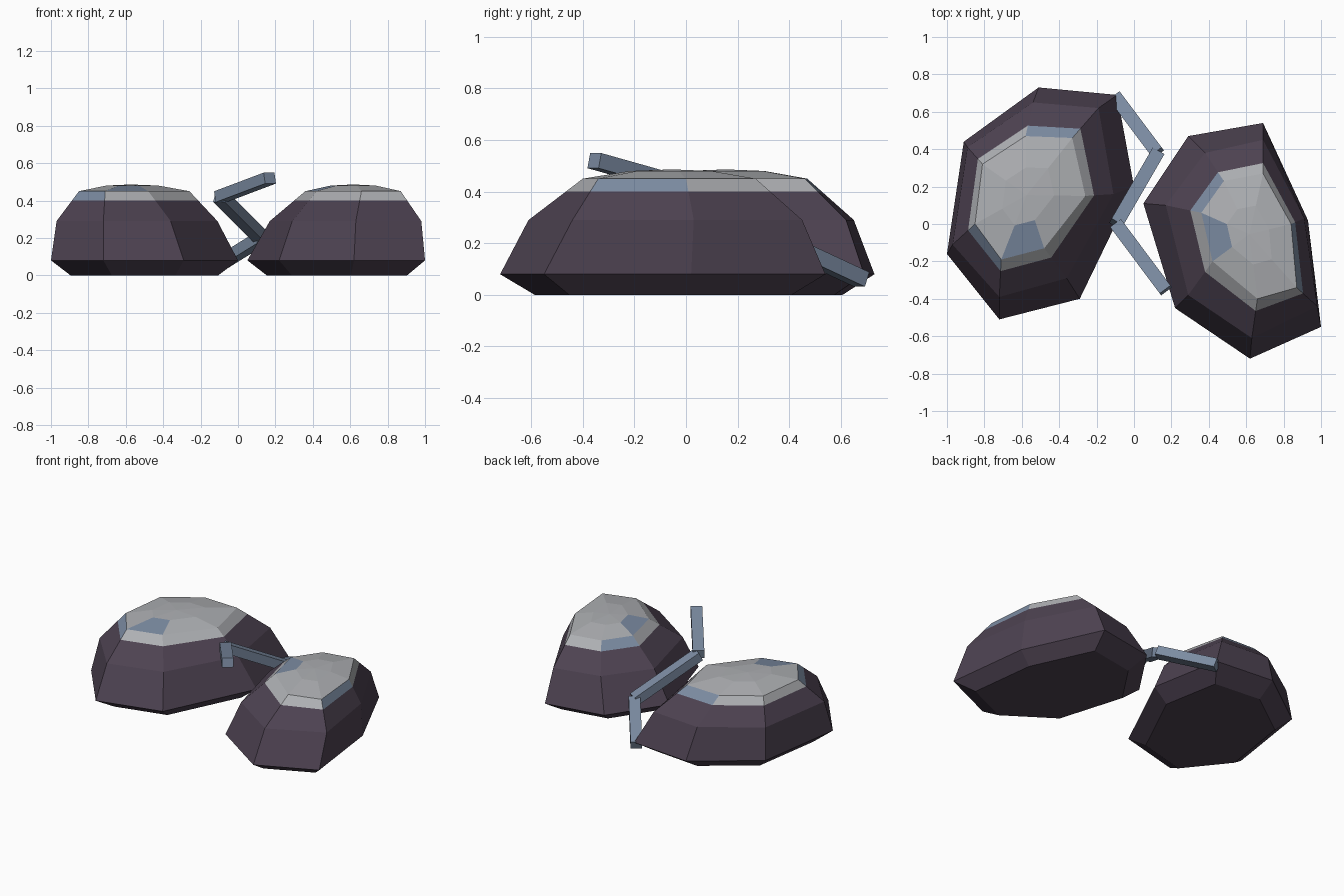
import bpy
import bmesh
from mathutils import Vector, Matrix

cube = bpy.data.objects.get("Cube")
if cube:
    bpy.data.objects.remove(cube, do_unlink=True)


def make_material(name, color):
    mat = bpy.data.materials.new(name)
    mat.use_nodes = True
    rgba = (*color, 1.0)
    mat.diffuse_color = rgba
    mat.node_tree.nodes["Principled BSDF"].inputs["Base Color"].default_value = rgba
    return mat


PURPLE = make_material("dark purple stone", (0.075, 0.055, 0.083))
GREY = make_material("pale grey cap", (0.42, 0.43, 0.45))
BLUE = make_material("slate blue", (0.2, 0.26, 0.36))


def finish(name, bm, materials):
    """Turn a bmesh into a flat shaded object."""
    bmesh.ops.recalc_face_normals(bm, faces=bm.faces)
    mesh = bpy.data.meshes.new(name)
    bm.to_mesh(mesh)
    bm.free()
    for mat in materials:
        mesh.materials.append(mat)
    obj = bpy.data.objects.new(name, mesh)
    bpy.context.collection.objects.link(obj)
    return obj


def blend(ring_a, ring_b, t):
    return [a.lerp(b, t) for a, b in zip(ring_a, ring_b)]


def at_height(points, z):
    return [Vector((x, y, z)) for x, y in points]


def shrink(ring, center, scale, z):
    return [Vector((*(center + (p.xy - center) * scale), z)) for p in ring]


def make_rock(name, rim, shoulder, brow, blue_band, blue_top):
    """Stack seven sided rings from the base to the shallow crown."""
    rim = at_height(rim, 0.08)
    shoulder = at_height(shoulder, 0.29)
    brow = at_height(brow, 0.45)
    rim_mid = sum((p.xy for p in rim), Vector((0, 0))) / len(rim)
    brow_mid = sum((p.xy for p in brow), Vector((0, 0))) / len(brow)
    rings = [
        shrink(rim, rim_mid, 0.79, 0),
        rim,
        shoulder,
        blend(shoulder, brow, 0.69),
        brow,
        shrink(brow, brow_mid, 0.47, 0.48),
    ]
    bm = bmesh.new()
    loops = [[bm.verts.new(p) for p in ring] for ring in rings]
    count = len(rim)
    bm.faces.new(loops[0])
    patch = None
    for level in range(len(loops) - 1):
        low, high = loops[level], loops[level + 1]
        for i in range(count):
            j = (i + 1) % count
            face = bm.faces.new((low[i], low[j], high[j], high[i]))
            # Stone below, pale cap above, slate panels in the cap band
            face.material_index = 0 if level < 3 else 1
            if level == 3 and i in blue_band:
                face.material_index = 2
            if level == 4 and i == blue_top:
                patch = face
    # Crown fan
    tip = bm.verts.new((*brow_mid, 0.486))
    top = loops[-1]
    for i in range(count):
        face = bm.faces.new((top[i], top[(i + 1) % count], tip))
        face.material_index = 1
    # Slate patch set into one crown facet
    bmesh.ops.inset_individual(bm, faces=[patch], thickness=0.008)
    patch.material_index = 2
    return finish(name, bm, (PURPLE, GREY, BLUE))


make_rock(
    "right_rock",
    rim=[(-.51, .73), (-.09, .69), (0, .2), (-.29, -.4), (-.72, -.51), (-1, -.16), (-.91, .44)],
    shoulder=[(-.54, .65), (-.19, .62), (-.11, .16), (-.36, -.29), (-.72, -.39), (-.97, -.11), (-.89, .41)],
    brow=[(-.58, .47), (-.33, .46), (-.26, .15), (-.48, -.13), (-.71, -.19), (-.85, 0), (-.81, .32)],
    blue_band=(0, 4),
    blue_top=3,
)
make_rock(
    "left_rock",
    rim=[(.69, .54), (.93, .02), (1, -.55), (.62, -.72), (.22, -.45), (.05, .11), (.29, .47)],
    shoulder=[(.69, .45), (.91, .03), (.98, -.44), (.63, -.61), (.29, -.38), (.17, .1), (.38, .38)],
    brow=[(.69, .27), (.84, 0), (.87, -.34), (.66, -.4), (.42, -.2), (.36, .06), (.48, .23)],
    blue_band=(1, 5),
    blue_top=4,
)


def make_bar(name, start, end, width=0.072, height=0.06):
    """Square ended bar kept level across its width."""
    start, end = Vector(start), Vector(end)
    along = (end - start).normalized()
    side = Vector((0, 0, 1)).cross(along).normalized()
    up = along.cross(side)
    frame = Matrix((along, side, up)).transposed().to_4x4()
    size = Matrix.Diagonal(((end - start).length, width, height, 1))
    place = Matrix.Translation((start + end) / 2) @ frame @ size
    bm = bmesh.new()
    bmesh.ops.create_cube(bm, size=1, matrix=place)
    return finish(name, bm, (BLUE,))


# Folded three piece link running between the rocks
joints = [(-.1, .68, .06), (.125, .38, .2), (-.095, 0, .42), (.17, -.355, .52)]
names = ("lower_link", "middle_link", "upper_link")
for name, start, end in zip(names, joints, joints[1:]):
    make_bar(name, start, end)
